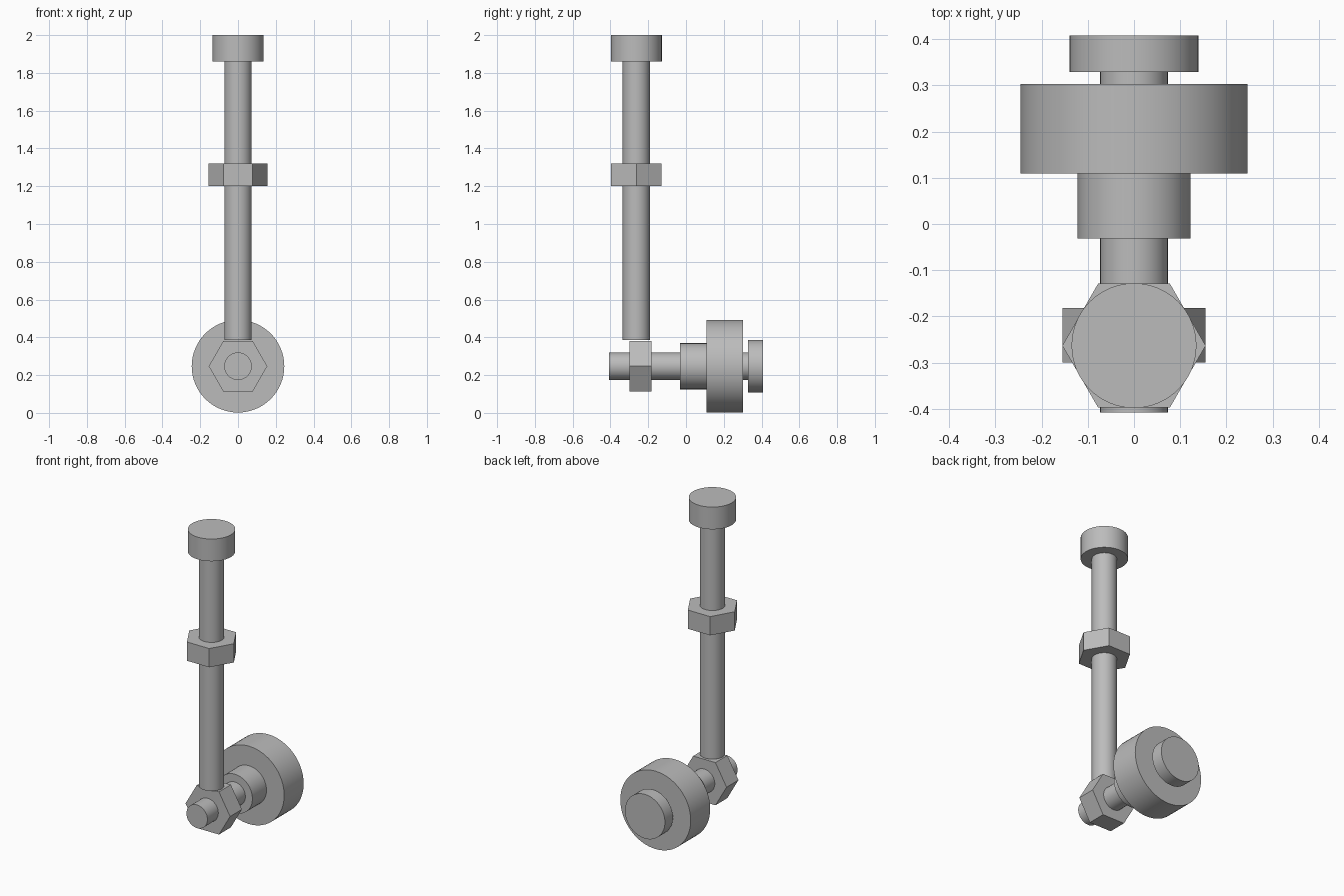
import bpy
from math import radians

cube = bpy.data.objects.get("Cube")
if cube:
    bpy.data.objects.remove(cube, do_unlink=True)

GREY = (0.5, 0.5, 0.5, 1)
steel = bpy.data.materials.new("plain grey")
steel.diffuse_color = GREY
steel.use_nodes = True
steel.node_tree.nodes["Principled BSDF"].inputs["Base Color"].default_value = GREY

POST_Y = -0.263   # vertical rod position
AXLE_Z = 0.247    # horizontal shaft height


def turned(name, axis, start, end, radius, sides=64):
    """A cylinder or hexagon along the post ('z') or along the axle ('y')."""
    mid = (start + end) / 2
    upright = axis == "z"
    bpy.ops.mesh.primitive_cylinder_add(
        vertices=sides, radius=radius, depth=end - start,
        location=(0, POST_Y, mid) if upright else (0, mid, AXLE_Z),
        rotation=(0, 0, 0) if upright else (radians(90), 0, 0))
    part = bpy.context.object
    part.name = name
    part.data.materials.append(steel)
    if sides == 6:
        # Turn the hexagon so that two corners point along x
        for v in part.data.vertices:
            v.co.x, v.co.y = v.co.y, -v.co.x
    else:
        bpy.ops.object.shade_smooth_by_angle(angle=radians(30))
    return part


# Upright post with its cap and nut
turned("post", "z", 0.385, 1.87, 0.072)
turned("post_cap", "z", 1.86, 2.0, 0.135)
turned("post_nut", "z", 1.202, 1.32, 0.155, 6)

# Horizontal axle with nut, collar, wheel and end knob
turned("axle", "y", -0.408, 0.34, 0.073)
turned("axle_nut", "y", -0.3, -0.182, 0.155, 6)
turned("collar", "y", -0.031, 0.115, 0.122)
turned("wheel", "y", 0.109, 0.303, 0.245)
turned("end_knob", "y", 0.329, 0.408, 0.139)
